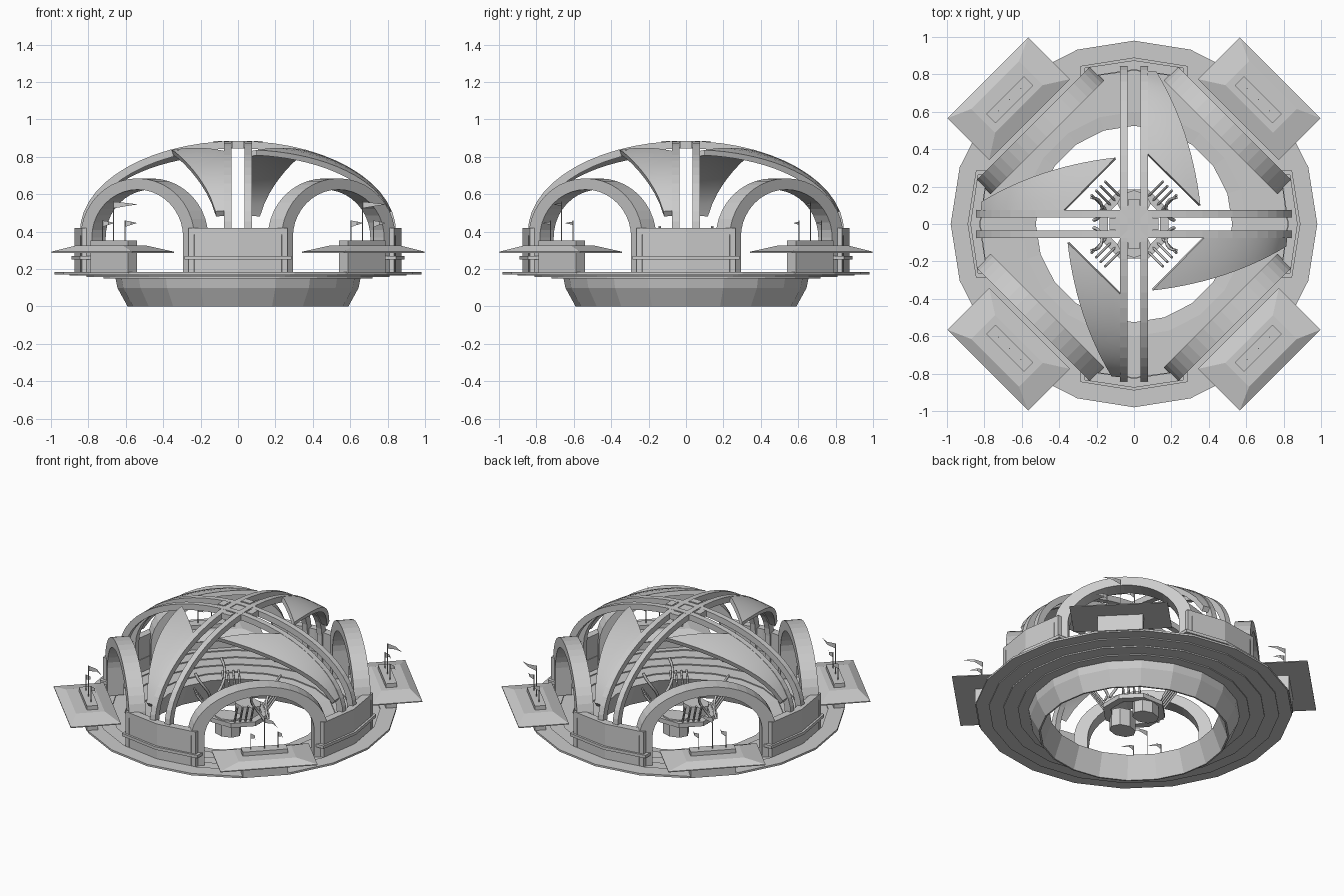
import bpy, bmesh
from math import sin, cos, pi, sqrt
from mathutils import Matrix, Vector

if "Cube" in bpy.data.objects:
    bpy.data.objects.remove(bpy.data.objects["Cube"])


def mesh(name, verts, faces, rot=0.0):
    me = bpy.data.meshes.new(name)
    me.from_pydata([tuple(v) for v in verts], [], faces)
    me.transform(Matrix.Rotation(rot, 4, 'Z'))
    bm = bmesh.new()
    bm.from_mesh(me)
    bmesh.ops.recalc_face_normals(bm, faces=bm.faces)
    bm.to_mesh(me)
    bm.free()
    ob = bpy.data.objects.new(name, me)
    bpy.context.collection.objects.link(ob)
    return ob


def box(name, x0, x1, y0, y1, z0, z1, rot=0.0):
    v = [(x, y, z) for z in (z0, z1) for x, y in ((x0, y0), (x1, y0), (x1, y1), (x0, y1))]
    return mesh(name, v, [(3, 2, 1, 0), (4, 5, 6, 7)] +
                [(i, (i + 1) % 4, (i + 1) % 4 + 4, i + 4) for i in range(4)], rot)


def strip(name, a, b, place, d0, d1, rot=0.0):
    """Solid band between two 2D polylines, extruded from d0 to d1."""
    n = len(a)
    v = [place(p, d) for d in (d0, d1) for q in (a, b) for p in q]
    f = [(0, n, 3 * n, 2 * n), (n - 1, 2 * n - 1, 4 * n - 1, 3 * n - 1)]
    for i in range(n - 1):
        j = i + 1
        f += [(i, j, n + j, n + i), (2 * n + i, 2 * n + j, 3 * n + j, 3 * n + i),
              (i, j, 2 * n + j, 2 * n + i), (n + i, n + j, 3 * n + j, 3 * n + i)]
    return mesh(name, v, f, rot)


def lathe(name, prof, n, rot=0.0):
    m = len(prof)
    v = [(r * cos(2 * pi * i / n), r * sin(2 * pi * i / n), z) for i in range(n) for r, z in prof]
    f = [(i * m + j, (i + 1) % n * m + j, (i + 1) % n * m + (j + 1) % m, i * m + (j + 1) % m)
         for i in range(n) for j in range(m)]
    return mesh(name, v, f, rot)


def tube(name, pts, r, rot=0.0):
    cu = bpy.data.curves.new(name, 'CURVE')
    cu.dimensions = '3D'
    cu.bevel_depth = r
    cu.bevel_resolution = 0
    cu.use_fill_caps = True
    sp = cu.splines.new('POLY')
    sp.points.add(len(pts) - 1)
    for p, q in zip(sp.points, pts):
        p.co = (*q, 1)
    ob = bpy.data.objects.new(name, cu)
    ob.rotation_euler.z = rot
    bpy.context.collection.objects.link(ob)
    return ob


def half_ellipse(a, zc, b, n, foot):
    arc = [(a * cos(pi * i / n), zc + b * sin(pi * i / n)) for i in range(n + 1)]
    return [(a, foot)] + arc + [(-a, foot)]


# stepped ring deck with the bowl wall below it
lathe("base_ring", [(.98, .185), (.98, .172), (.90, .172), (.90, .165), (.81, .165), (.81, .157),
                    (.72, .157), (.72, .15), (.655, .15), (.645, .10), (.59, 0), (.58, 0), (.525, .15),
                    (.60, .157), (.60, .164), (.70, .164), (.70, .171), (.79, .171), (.79, .178),
                    (.88, .178), (.88, .185)], 20)

up_y = lambda p, d: (p[0], d, p[1])
flat = lambda p, d: (p[0], p[1], d)


def dome(x, y):
    return .4 + .485 * sqrt(max(0, 1 - (x * x + y * y) / .845 ** 2))


# twin roof ribs in both directions
for k in range(2):
    for s in (-1, 1):
        strip("roof_rib", half_ellipse(.845, .4, .485, 28, .18), half_ellipse(.80, .4, .445, 28, .18),
              up_y, s * .055 - .019, s * .055 + .019, k * pi / 2)

# crown where the ribs cross
box("crown", -.1, .1, -.075, .075, .85, .88)
box("crown_cross", -.075, .075, -.1, .1, .85, .88)
for k in range(4):
    box("crown_block", .085, .13, -.033, .033, .845, .885, k * pi / 2)

for k in range(4):
    a = k * pi / 2
    d = a - pi / 4
    # pier wall with its moulding
    strip("pier_wall", [(-.265, .835), (0, .875), (.265, .835)], [(-.265, .785), (0, .825), (.265, .785)],
          flat, .18, .42, a)
    strip("pier_moulding", [(-.285, .845), (0, .89), (.285, .845)], [(-.285, .78), (0, .82), (.285, .78)],
          flat, .25, .27, a)
    # diagonal side arch
    strip("side_arch", half_ellipse(.43, .37, .315, 20, .18), half_ellipse(.345, .37, .255, 20, .18),
          up_y, .655, .76, d)

    # curved triangular roof sail
    v, nt, ns = [], 14, 5
    for i in range(nt + 1):
        t = i / nt
        A = Vector((.06, .82)).lerp(Vector((.07, .38)), t)
        B = Vector((.12, .815)) * (1 - t) ** 2 + Vector((.31, .50)) * 2 * t * (1 - t) + Vector((.355, .1)) * t * t
        for j in range(ns + 1):
            p = A.lerp(B, j / ns)
            v.append((p.x, p.y, dome(p.x, p.y)))
    w = ns + 1
    lower = [(x * .975, y * .975, z - .028) for x, y, z in v]
    o = len(v)
    f = []
    for i in range(nt):
        for j in range(ns):
            q = (i * w + j, i * w + j + 1, (i + 1) * w + j + 1, (i + 1) * w + j)
            f += [q, tuple(c + o for c in reversed(q))]
    rim = [j for j in range(ns)] + [i * w + ns for i in range(nt)] + \
          [nt * w + j for j in range(ns, 0, -1)] + [i * w for i in range(nt, 0, -1)]
    for p, q in zip(rim, rim[1:] + rim[:1]):
        f.append((p, q, q + o, p + o))
    sail = mesh("roof_sail", v + lower, f, a)
    bpy.context.view_layer.objects.active = sail
    sail.select_set(True)
    bpy.ops.object.shade_smooth_by_angle()
    sail.select_set(False)

    # entrance booth and its hipped canopy
    box("booth", -.142, .142, .905, .975, .18, .352, d)
    rings = [(.305, .79, 1.105, .287), (.305, .79, 1.105, .293), (.18, .87, 1.05, .325)]
    v = [(s * h, y, z) for h, y0, y1, z in rings for s, y in ((-1, y0), (1, y0), (1, y1), (-1, y1))]
    f = [(3, 2, 1, 0), (8, 9, 10, 11)]
    for l in (0, 4):
        f += [(l + i, l + (i + 1) % 4, l + 4 + (i + 1) % 4, l + 4 + i) for i in range(4)]
    mesh("booth_canopy", v, f, d)

    # three flag poles with swallow-tail flags
    for s, top, ln in ((-.085, .46, .065), (0, .56, .13), (.085, .46, .065)):
        c = Matrix.Rotation(d, 3, 'Z') @ Vector((s, .94, 0))
        tube("flag_pole", [(c.x, c.y, .35), (c.x, c.y, top)], .003)
        h = .035
        dy = -.03 if c.y > 0 else -.045
        mesh("flag", [(c.x, c.y, top), (c.x + ln * .5, c.y, top - .006), (c.x + ln, c.y + dy, top - .014),
                      (c.x + ln * .5, c.y, top - .024), (c.x, c.y, top - h)], [(0, 1, 3, 4), (1, 2, 3)])

    # slanted rods of the centre stage
    for i in range(4):
        x = -.051 + i * .034
        tube("stage_rod", [(x, .16, .17), (x, .27, .33)], .007, d)

# centre stage drums, ring and hooked arms
lathe("stage_ring", [(.20, .15), (.20, .18), (.15, .18), (.15, .15)], 8, pi / 8)
for s in (-1, 1):
    pts = [(.09 * cos(i * pi / 4), s * .11 + .07 * sin(i * pi / 4)) for i in range(8)]
    n = len(pts)
    mesh("stage_drum", [(*p, z) for z in (.07, .19) for p in pts],
         [tuple(range(n)), tuple(range(n, 2 * n))] +
         [(i, (i + 1) % n, n + (i + 1) % n, n + i) for i in range(n)])
    for e in (-1, 1):
        tube("stage_arm", [(s * (.22 - .05 * cos(t)), e * (.08 + .06 * sin(t)), .17 + .08 * (t + 1.5))
                           for t in [-1.5 + i * .4 for i in range(9)]], .009)
